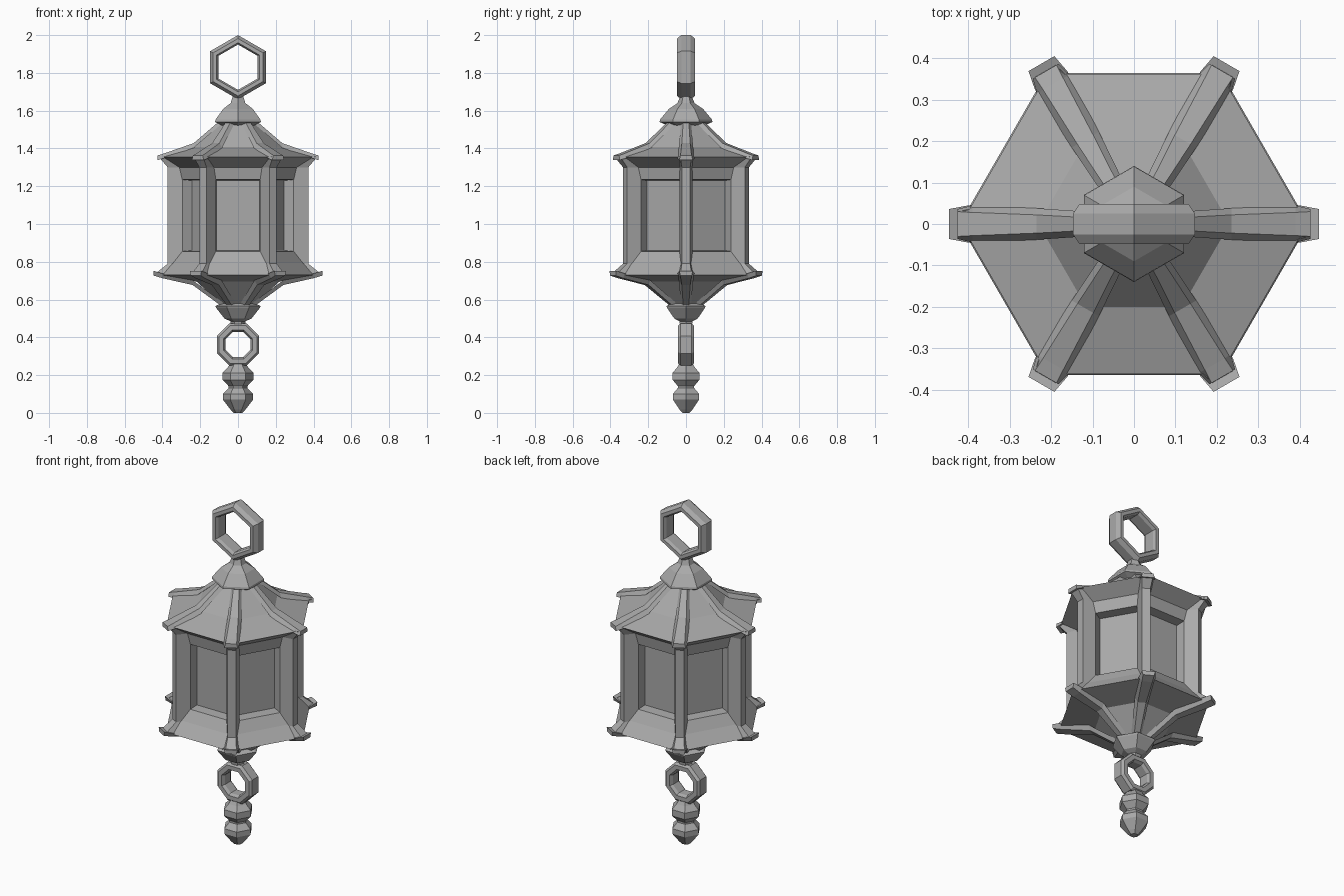
import bpy, bmesh, math
from mathutils import Matrix

cube = bpy.data.objects.get("Cube")
if cube:
    bpy.data.objects.remove(cube)

metal = bpy.data.materials.new("grey_metal")
metal.use_nodes = True
GREY = (0.4, 0.4, 0.4, 1)
metal.diffuse_color = GREY
metal.node_tree.nodes["Principled BSDF"].inputs["Base Color"].default_value = GREY

SIDES = 6
FLAT = math.cos(math.pi / SIDES)   # flat-to-corner ratio of a hexagon


def finish(name, bm):
    """Turn a bmesh into a flat shaded object."""
    bmesh.ops.recalc_face_normals(bm, faces=bm.faces)
    mesh = bpy.data.meshes.new(name)
    bm.to_mesh(mesh)
    bm.free()
    mesh.materials.append(metal)
    obj = bpy.data.objects.new(name, mesh)
    bpy.context.collection.objects.link(obj)
    return obj


def loft(bm, rings, wrap=False):
    """Skin a list of equal-length point rings; cap the ends unless wrapped."""
    loops = [[bm.verts.new(p) for p in ring] for ring in rings]
    pairs = list(zip(loops, loops[1:]))
    if wrap:
        pairs.append((loops[-1], loops[0]))
    for a, b in pairs:
        for i in range(len(a)):
            j = (i + 1) % len(a)
            bm.faces.new((a[i], a[j], b[j], b[i]))
    if not wrap:
        bm.faces.new(loops[0])
        bm.faces.new(loops[-1])


def turned(name, profile, sides=SIDES, phase=0.0, wrap=False):
    """Polygonal turning of (radius, height) points around z."""
    angles = [phase + math.tau * i / sides for i in range(sides)]
    bm = bmesh.new()
    loft(bm, [[(r * math.cos(a), r * math.sin(a), z) for a in angles]
              for r, z in profile], wrap)
    return finish(name, bm)


def around(name, rings):
    """Loft one part along +x and repeat it at every corner."""
    for i in range(SIDES):
        bm = bmesh.new()
        loft(bm, rings)
        bm.transform(Matrix.Rotation(math.tau * i / SIDES, 4, "Z"))
        finish(f"{name}_{i + 1}", bm)


def hanging_ring(name, profile, sides, phase, height):
    """Upright ring whose hole faces front and back."""
    ring = turned(name, profile, sides, phase, wrap=True)
    ring.data.transform(Matrix.Translation((0, 0, height))
                        @ Matrix.Rotation(math.pi / 2, 4, "X"))


# Lantern shell: underside, skirt, recessed panes, frame, eave and roof
shell = [(0.07, 0.57), (0.19, 0.695), (0.365, 0.73), (0.31, 0.795),
         (0.273, 0.855), (0.217, 0.86), (0.217, 1.23), (0.273, 1.235),
         (0.285, 1.30), (0.362, 1.355), (0.20, 1.408), (0.085, 1.535)]
turned("lantern_body", [(a / FLAT, z) for a, z in shell])

# Corner posts flaring at both ends
posts = []
for z, inner, mid, half, outer, edge in [
        (0.735, 0.24, 0.36, 0.045, 0.44, 0.03),
        (0.79, 0.24, 0.295, 0.035, 0.372, 0.022),
        (1.30, 0.24, 0.295, 0.035, 0.372, 0.022),
        (1.358, 0.24, 0.36, 0.045, 0.422, 0.03)]:
    posts.append([(inner, -0.008, z), (mid, -half, z), (outer, -edge, z),
                  (outer, edge, z), (mid, half, z), (inner, 0.008, z)])
around("corner_post", posts)


def rib(name, path, lift):
    """Tapered rib: narrow crest at the path, wide foot sunk in the shell."""
    around(name, [[(r, -foot, z - lift), (r, -crest, z),
                   (r, crest, z), (r, foot, z - lift)]
                  for r, z, foot, crest in path])


rib("roof_rib", [(0.426, 1.363, 0.036, 0.03), (0.39, 1.374, 0.045, 0.028),
                 (0.235, 1.428, 0.038, 0.022), (0.09, 1.552, 0.028, 0.014)], 0.025)
rib("base_rib", [(0.447, 0.727, 0.036, 0.03), (0.40, 0.713, 0.045, 0.028),
                 (0.24, 0.677, 0.038, 0.022), (0.08, 0.56, 0.028, 0.014)], -0.025)

# Roof cap and bottom collar
turned("roof_cap", [(0.07, 1.51), (0.14, 1.54), (0.138, 1.552),
                    (0.09, 1.61), (0.045, 1.64), (0.03, 1.68)], phase=math.pi / 2)
turned("bottom_collar", [(0.08, 0.585), (0.12, 0.565), (0.115, 0.555),
                         (0.072, 0.50), (0.04, 0.485), (0.035, 0.45)])

# Hanging rings
hanging_ring("top_ring", [(0.12, -0.032), (0.13, -0.048), (0.152, -0.048), (0.17, -0.025),
                          (0.17, 0.025), (0.152, 0.048), (0.13, 0.048), (0.12, 0.032)],
             6, math.pi / 2, 1.83)
hanging_ring("lower_ring", [(0.072, -0.026), (0.082, -0.042), (0.108, -0.042), (0.121, -0.028),
                            (0.121, 0.028), (0.108, 0.042), (0.082, 0.042), (0.072, 0.026)],
             8, math.pi / 8, 0.362)

# Beaded finial
turned("finial", [(0.022, 0.0), (0.04, 0.018), (0.08, 0.07), (0.08, 0.1),
                  (0.05, 0.132), (0.05, 0.142), (0.082, 0.175), (0.082, 0.212),
                  (0.055, 0.24), (0.04, 0.262)])
